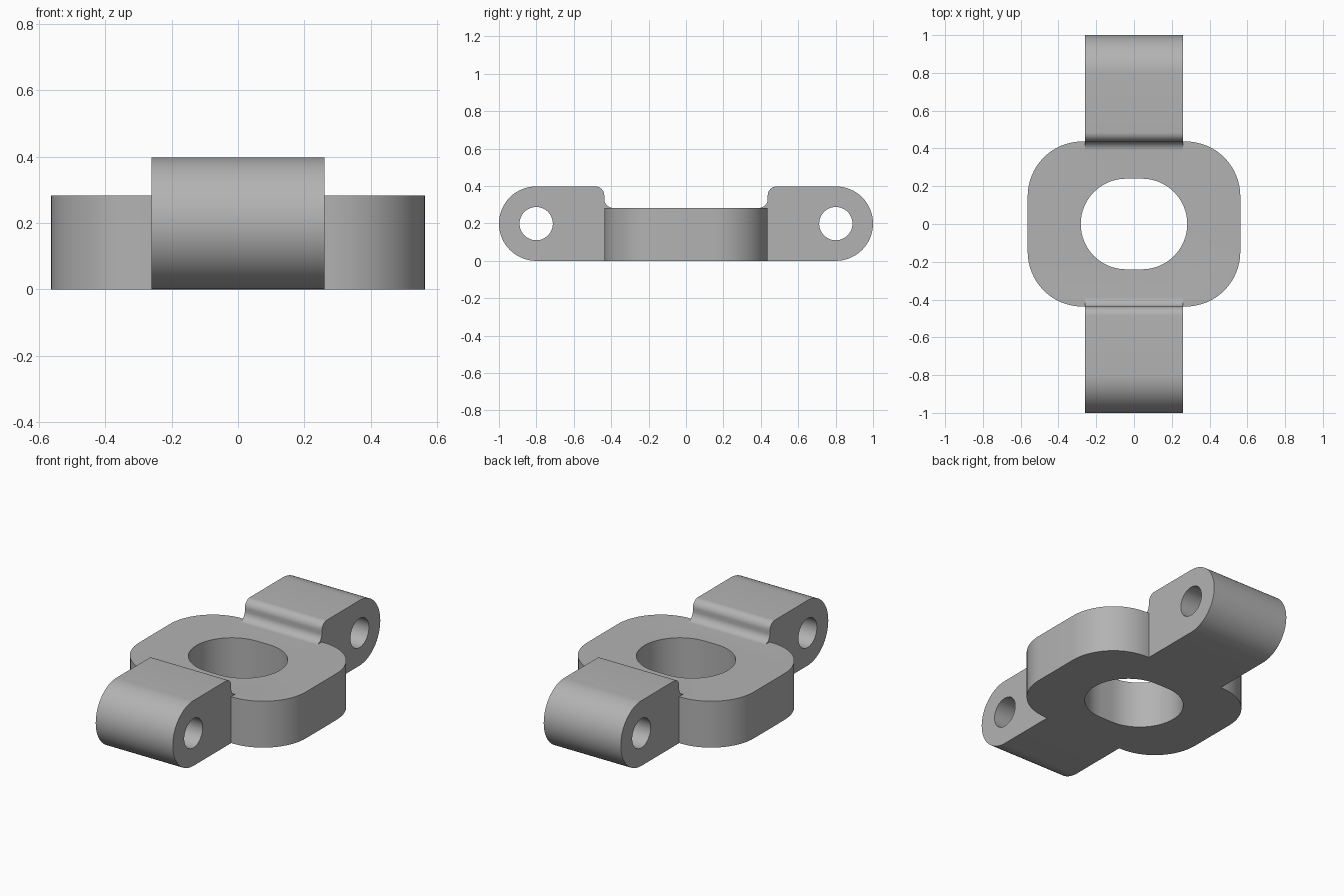
import bpy
import bmesh
from math import sin, cos, radians
from mathutils import Vector

if "Cube" in bpy.data.objects:
    bpy.data.objects.remove(bpy.data.objects["Cube"], do_unlink=True)

# Plate and lug sizes
HALF_X, HALF_Y, PLATE_H = 0.563, 0.437, 0.283
LUG_HALF, LUG_R, PIN_Y, PIN_R = 0.26, 0.199, 0.801, 0.089
CORNER, FILLET = 0.29, 0.048

grey = bpy.data.materials.new("plain_grey")
grey.use_nodes = True
colour = (0.45, 0.45, 0.45, 1)
grey.diffuse_color = colour
grey.node_tree.nodes["Principled BSDF"].inputs["Base Color"].default_value = colour


def arc(cx, cy, r, start, end, steps=16):
    angles = [radians(start + (end - start) * i / steps) for i in range(steps + 1)]
    return [(cx + r * cos(a), cy + r * sin(a)) for a in angles]


def prism(name, outline, to_3d, direction):
    """Extrude a closed 2D outline into a solid."""
    bm = bmesh.new()
    face = bm.faces.new([bm.verts.new(to_3d(u, v)) for u, v in outline])
    made = bmesh.ops.extrude_face_region(bm, geom=[face])["geom"]
    verts = [g for g in made if isinstance(g, bmesh.types.BMVert)]
    bmesh.ops.translate(bm, verts=verts, vec=Vector(direction))
    bmesh.ops.recalc_face_normals(bm, faces=bm.faces)
    mesh = bpy.data.meshes.new(name)
    bm.to_mesh(mesh)
    bm.free()
    mesh.materials.append(grey)
    obj = bpy.data.objects.new(name, mesh)
    bpy.context.collection.objects.link(obj)
    return obj


def combine(target, tool, operation):
    mod = target.modifiers.new(operation.lower(), "BOOLEAN")
    mod.operation, mod.solver, mod.object = operation, "EXACT", tool
    bpy.context.view_layer.objects.active = target
    bpy.ops.object.modifier_apply(modifier=mod.name)
    bpy.data.objects.remove(tool, do_unlink=True)


# Rounded central plate
cx, cy = HALF_X - CORNER, HALF_Y - CORNER
plate_outline = []
for sx, sy, start in ((1, 1, 0), (-1, 1, 90), (-1, -1, 180), (1, -1, 270)):
    plate_outline += arc(sx * cx, sy * cy, CORNER, start, start + 90)
body = prism("hinge_bracket", plate_outline, lambda x, y: (x, y, 0), (0, 0, PLATE_H))

# Lug profile: round outer end, rounded inner shoulder, fillet onto the plate
top = 2 * LUG_R
lug_outline = arc(PIN_Y, LUG_R, LUG_R, -90, 90, 32)
lug_outline += arc(HALF_Y + FILLET, top - FILLET, FILLET, 90, 180, 10)
lug_outline += arc(HALF_Y - FILLET, PLATE_H + FILLET, FILLET, 0, -90, 10)
lug_outline += [(HALF_Y - FILLET, 0)]

for side, label in ((-1, "front"), (1, "back")):
    lug = prism(label + "_lug", lug_outline,
                lambda y, z: (-LUG_HALF, side * y, z), (2 * LUG_HALF, 0, 0))
    pin = prism(label + "_pin_cutter", arc(PIN_Y, LUG_R, PIN_R, 0, 352.5, 47),
                lambda y, z: (-1, side * y, z), (2, 0, 0))
    combine(lug, pin, "DIFFERENCE")
    combine(body, lug, "UNION")

# Oblong central opening
slot = arc(0.042, 0, 0.24, -90, 90, 32) + arc(-0.042, 0, 0.24, 90, 270, 32)
opening = prism("opening_cutter", slot, lambda x, y: (x, y, -1), (0, 0, 2))
combine(body, opening, "DIFFERENCE")

# Smooth curves, crisp edges
bpy.ops.object.select_all(action="DESELECT")
body.select_set(True)
bpy.context.view_layer.objects.active = body
bpy.ops.object.shade_smooth_by_angle(angle=radians(30))
